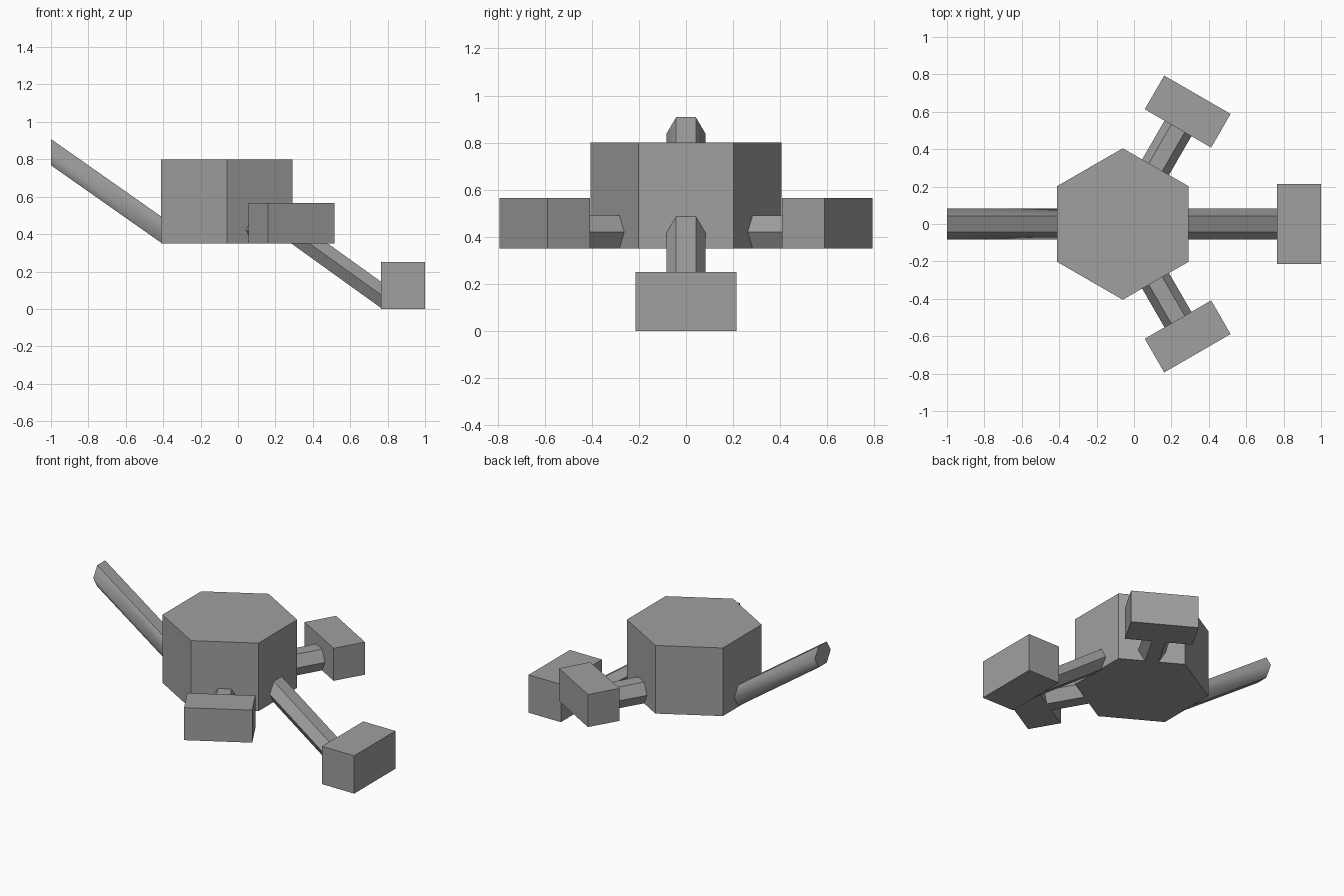
import bpy, bmesh
from math import sin, cos, pi
from mathutils import Matrix

cube = bpy.data.objects.get("Cube")
if cube:
    bpy.data.objects.remove(cube, do_unlink=True)

# Single plain grey
grey = bpy.data.materials.new("plain_grey")
grey.use_nodes = True
grey.diffuse_color = (0.35, 0.35, 0.35, 1)
grey.node_tree.nodes["Principled BSDF"].inputs["Base Color"].default_value = (0.35, 0.35, 0.35, 1)

CENTRE_X = -0.06      # axis of the body
APOTHEM = 0.345       # axis to flat side of the body
BASE = 0.35           # underside of the body


def finish(name, bm, angle=0):
    """Turn the mesh around the body axis and add it to the scene."""
    bm.transform(Matrix.Translation((CENTRE_X, 0, 0)) @ Matrix.Rotation(angle, 4, 'Z'))
    bmesh.ops.recalc_face_normals(bm, faces=bm.faces)
    mesh = bpy.data.meshes.new(name)
    bm.to_mesh(mesh)
    bm.free()
    mesh.materials.append(grey)
    obj = bpy.data.objects.new(name, mesh)
    bpy.context.collection.objects.link(obj)
    return obj


def hex_strut(name, r0, r1, z0, z1, angle, round_sides=False):
    """Six-sided strut with upright ends, sheared from height z0 to z1."""
    bm = bmesh.new()
    rings = []
    for r, z in ((r0, z0), (r1, z1)):
        rings.append([bm.verts.new((r, 0.083 * cos(i * pi / 3), z + 0.081 * sin(i * pi / 3)))
                      for i in range(6)])
    for ring in rings:
        bm.faces.new(ring)
    for i in range(6):
        j = (i + 1) % 6
        face = bm.faces.new((rings[0][i], rings[0][j], rings[1][j], rings[1][i]))
        face.smooth = round_sides
    # Only the outermost side edges are softened
    for e in bm.edges:
        a, b = e.verts
        e.smooth = abs(a.co.x - b.co.x) > 0.01 and abs(a.co.y) > 0.06
    return finish(name, bm, angle)


def block(name, r0, r1, width, z0, z1, angle):
    bm = bmesh.new()
    bmesh.ops.create_cube(bm, size=1, matrix=Matrix.Translation(((r0 + r1) / 2, 0, (z0 + z1) / 2))
                          @ Matrix.Diagonal((r1 - r0, width, z1 - z0, 1)))
    return finish(name, bm, angle)


# Hexagonal body
bm = bmesh.new()
bmesh.ops.create_cone(bm, cap_ends=True, segments=6, radius1=0.405, radius2=0.405, depth=0.45,
                      matrix=Matrix.Translation((0, 0, BASE + 0.225)))
for v in bm.verts:    # put corners on the y axis
    v.co.y *= 1.0
if max(v.co.x for v in bm.verts) > 0.38:
    bm.transform(Matrix.Rotation(pi / 6, 4, 'Z'))
finish("body", bm)

# Rising tail and lowered head
hex_strut("tail", APOTHEM, 0.94, 0.42, 0.838, pi, round_sides=True)
hex_strut("neck", APOTHEM, 0.825, 0.42, 0.075, 0)
block("head", 0.825, 1.06, 0.43, 0, 0.25, 0)

# Level legs with feet on both sides
for side, turn in (("left", pi / 3), ("right", -pi / 3)):
    hex_strut(side + "_leg", APOTHEM, 0.59, 0.42, 0.42, turn)
    block(side + "_foot", 0.59, 0.798, 0.41, BASE, 0.565, turn)
